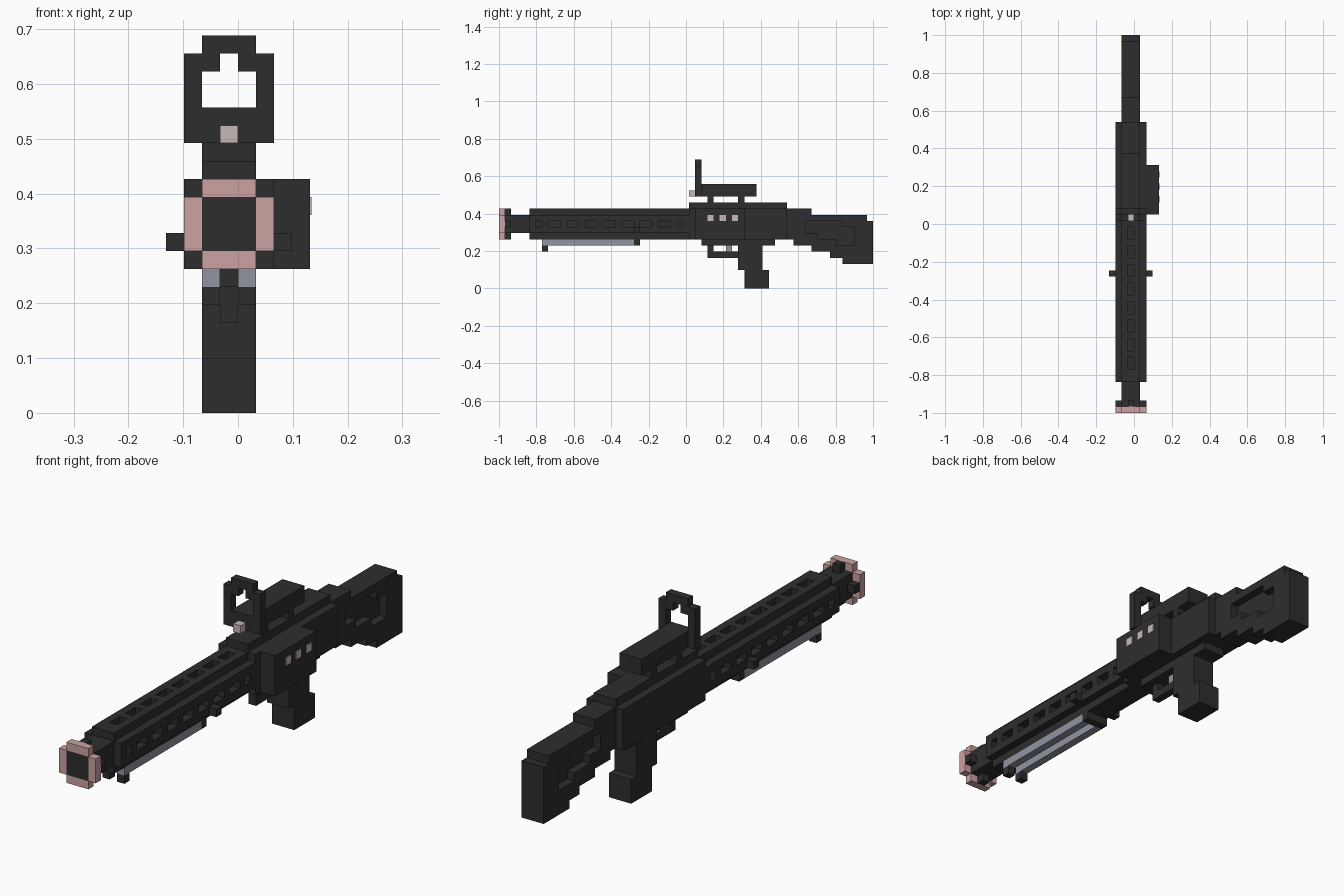
import bpy, bmesh

if "Cube" in bpy.data.objects:
    bpy.data.objects.remove(bpy.data.objects["Cube"])

U = 2 / 61  # block size; x index is centred, y index runs 0..61, z index from ground


def material(name, rgb):
    m = bpy.data.materials.new(name)
    m.diffuse_color = (*rgb, 1)
    m.use_nodes = True
    m.node_tree.nodes["Principled BSDF"].inputs["Base Color"].default_value = m.diffuse_color
    return m


DARK = material("charcoal", (0.027, 0.027, 0.027))
PINK = material("dusty_pink", (0.61, 0.36, 0.36))
STEEL = material("steel_grey", (0.29, 0.30, 0.35))
PALE = material("pale_rose_grey", (0.58, 0.48, 0.48))


def finish(name, bm, mat):
    bmesh.ops.recalc_face_normals(bm, faces=bm.faces)
    me = bpy.data.meshes.new(name)
    bm.to_mesh(me)
    bm.free()
    ob = bpy.data.objects.new(name, me)
    me.materials.append(mat)
    bpy.context.collection.objects.link(ob)
    return ob


def add_box(bm, x, y, z):
    vs = bmesh.ops.create_cube(bm, size=1)["verts"]
    for v in vs:
        v.co = [(r[0] if c < 0 else r[1]) * U for c, r in zip(v.co, (x, y, z))]
        v.co.y -= 1


def boxes(name, items, mat=DARK):
    bm = bmesh.new()
    for b in items:
        add_box(bm, *b)
    return finish(name, bm, mat)


def extrude(name, pts, axis, lo, hi, mat=DARK):
    """Profile (x,z) extruded along y, or (y,z) extruded along x."""
    bm = bmesh.new()

    def ring(t):
        return [bm.verts.new((t * U, a * U - 1, b * U) if axis == "x" else (a * U, t * U - 1, b * U))
                for a, b in pts]
    r0, r1 = ring(lo), ring(hi)
    bm.faces.new(r0)
    bm.faces.new(r1)
    n = len(pts)
    for i in range(n):
        bm.faces.new((r0[i], r0[(i + 1) % n], r1[(i + 1) % n], r1[i]))
    return finish(name, bm, mat)


def cut(ob, *cutters):
    for c in cutters:
        m = ob.modifiers.new("cut", "BOOLEAN")
        m.operation, m.solver, m.object = "DIFFERENCE", "EXACT", c
        c.hide_render = True
        c.hide_viewport = True


CROSS = [(-2, 8), (1, 8), (1, 9), (2, 9), (2, 12), (1, 12),
         (1, 13), (-2, 13), (-2, 12), (-3, 12), (-3, 9), (-2, 9)]
MID, WIDE, FULL = (-1, 0), (-2, 1), (-3, 2)

# muzzle: pink rim, four studs behind it, barrel through the middle
boxes("muzzle_rim", [(WIDE, (0, 1), (8, 9)), (WIDE, (0, 1), (12, 13)),
                     ((-3, -2), (0, 1), (9, 12)), ((1, 2), (0, 1), (9, 12))], PINK)
boxes("muzzle_studs", [(MID, (1, 2), (8, 9)), (MID, (1, 2), (12, 13)),
                       ((-3, -2), (1, 2), (10, 11)), ((1, 2), (1, 2), (10, 11))])
boxes("barrel", [(WIDE, (0, 5), (9, 12))])

# handguard with vent slots on the sides and top
guard = extrude("handguard", CROSS, "y", 5, 31)
side_slots = [(6, 7)] + [(j, j + 2) for j in range(8, 27, 3)] + [(29, 30)]
slots = [(x, y, (10, 11)) for y in side_slots for x in ((-4, -2), (1, 3))]
slots += [(MID, (j, j + 2), (12, 14)) for j in range(7, 29, 3)]
cut(guard, boxes("vent_cutter", slots))

# folded bipod and its clamp
boxes("bipod_legs", [((x, x + 1), (7, 22), (7, 8)) for x in (-2, 0)], STEEL)
boxes("bipod_feet", [((x, x + 1), (7, 8), (6, 7)) for x in (-2, 0)])
boxes("bipod_clamp", [(WIDE, (22, 23), (7, 8))])
boxes("clamp_pins", [((-4, -3), (22, 23), (9, 10)), ((2, 3), (22, 23), (9, 10))])

# receiver and side box with three indicator dots
boxes("receiver", [(FULL, (31, 47), (8, 13))])
boxes("receiver_top", [(WIDE, (31, 47), (13, 14))])
boxes("side_box", [((2, 4), (32, 40), (8, 13))])
boxes("indicator_dots", [((3.95, 4.1), (j, j + 1), (11, 12)) for j in (34, 36, 38)], PALE)

# grip, trigger and guard
boxes("grip_base", [(WIDE, (33, 45), (7, 8))])
extrude("grip", [(39, 7), (39, 3), (40, 3), (40, 0), (44, 0), (44, 3), (43, 3), (43, 7)], "x", -2, 1)
boxes("trigger_guard", [(MID, (34, 39), (5, 6)), (MID, (34, 35), (6, 7))])
boxes("trigger", [(MID, (37, 38), (6, 7))], STEEL)

# upper rail on two posts
boxes("rail_posts", [(WIDE, (j, j + 1), (14, 15)) for j in (34, 39)])
boxes("upper_rail", [(WIDE, (33, 42), (15, 17))])

# ring sight and bead
sight = extrude("ring_sight", [(-3, 15), (2, 15), (2, 20), (1, 20), (1, 21), (-2, 21), (-2, 20), (-3, 20)],
                "y", 32, 33)
cut(sight, extrude("sight_cutter", [(-2, 17), (1, 17), (1, 19), (0, 19), (0, 20), (-1, 20), (-1, 19), (-2, 19)],
                   "y", 31, 34))
boxes("sight_bead", [(MID, (31, 32), (15, 16))], PALE)

# stepped stock with a recess on each side
stock = extrude("stock", [(47, 8), (48, 8), (48, 7), (51, 7), (51, 6), (54, 6), (54, 5), (56, 5), (56, 4),
                          (61, 4), (61, 11), (60, 11), (60, 12), (51, 12), (51, 13), (47, 13)], "x", -2, 1)
recess = [(50, 9), (52, 9), (52, 8), (55, 8), (55, 7), (58, 7), (58, 10), (56, 10), (56, 11), (50, 11)]
cut(stock, extrude("recess_cutter_left", recess, "x", -3, -1),
    extrude("recess_cutter_right", recess, "x", 0, 2))
